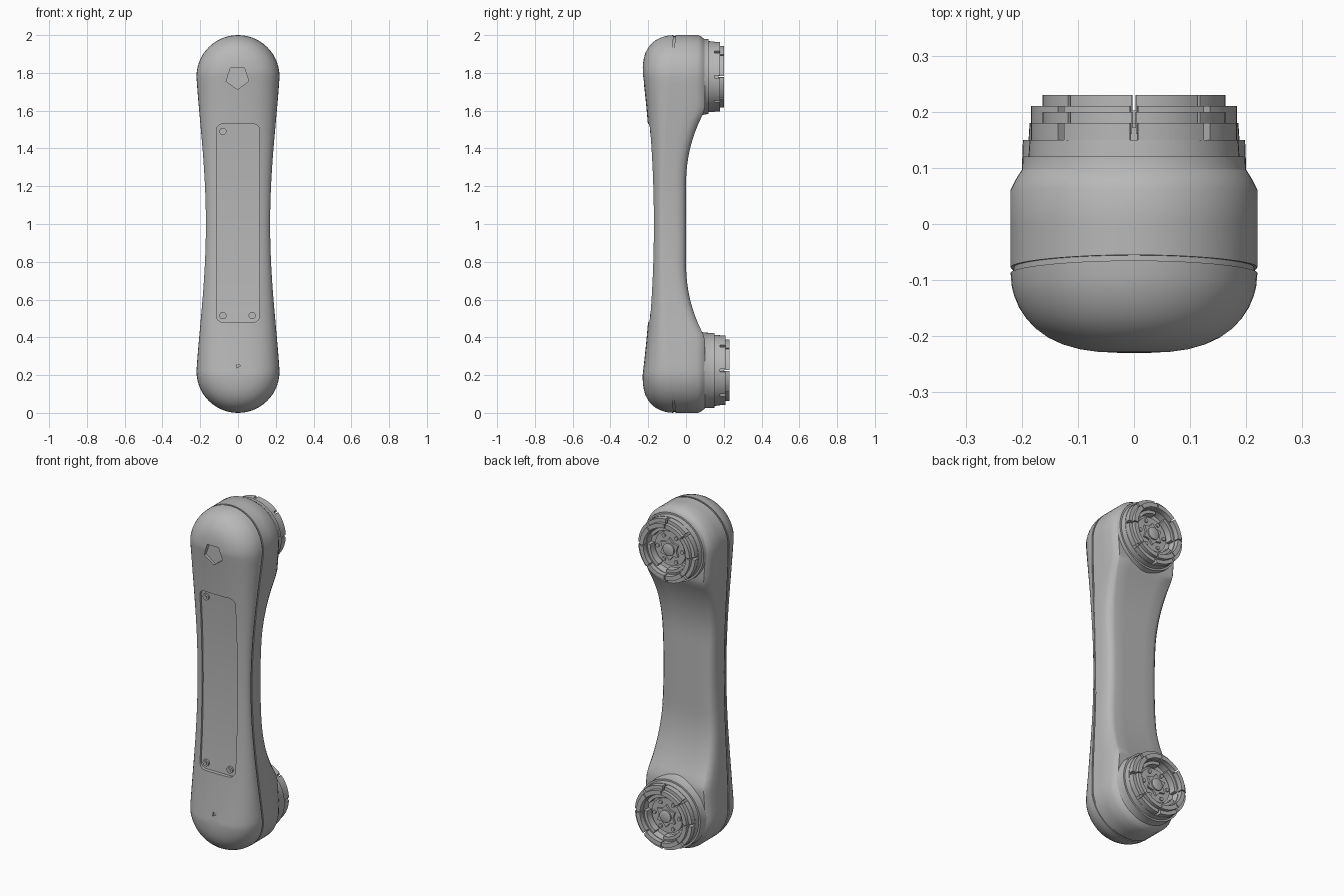
import bpy, bmesh
from math import sin, cos, pi, radians

cube = bpy.data.objects.get("Cube")
if cube:
    bpy.data.objects.remove(cube, do_unlink=True)

grey = bpy.data.materials.new("matte grey")
grey.use_nodes = True
grey.diffuse_color = (0.48, 0.48, 0.48, 1)
grey.node_tree.nodes["Principled BSDF"].inputs["Base Color"].default_value = (0.48, 0.48, 0.48, 1)

LOW, HIGH, R = 0.22, 1.78, 0.22


def finish(name, bm, angle=32):
    bmesh.ops.remove_doubles(bm, verts=bm.verts, dist=0.0002)
    bmesh.ops.recalc_face_normals(bm, faces=bm.faces)
    mesh = bpy.data.meshes.new(name)
    bm.to_mesh(mesh)
    bm.free()
    mesh.materials.append(grey)
    ob = bpy.data.objects.new(name, mesh)
    bpy.context.collection.objects.link(ob)
    smooth(ob, angle)
    return ob


def smooth(ob, angle=32):
    bpy.ops.object.select_all(action='DESELECT')
    ob.select_set(True)
    bpy.context.view_layer.objects.active = ob
    bpy.ops.object.shade_smooth_by_angle(angle=radians(angle))


def loft(name, rings, capped=False):
    """Bridge closed rings of equal length; optionally cap both ends."""
    bm = bmesh.new()
    rows = [[bm.verts.new(p) for p in ring] for ring in rings]
    n = len(rows[0])
    for a, b in zip(rows, rows[1:]):
        for i in range(n):
            j = (i + 1) % n
            bm.faces.new((a[i], a[j], b[j], b[i]))
    if capped:
        bm.faces.new(rows[0])
        bm.faces.new(rows[-1])
    return bm


def prism(name, pts, y0, y1):
    return finish(name, loft(name, [[(x, y, z) for x, z in pts] for y in (y0, y1)], True))


def circle(x, z, r, n, turn=0):
    return [(x + r * cos(turn + 2 * pi * i / n), z + r * sin(turn + 2 * pi * i / n)) for i in range(n)]


def lathe(name, profile, z, dy, n=64):
    """Turn an (r, y) profile about an axis along y."""
    return finish(name, loft(name, [[(x, y + dy, zz) for x, zz in circle(0, z, r, n)] for r, y in profile]))


def crown(name, r0, r1, y0, y1, z, count, gap, turn=0):
    """Ring of separate curved blocks."""
    bm = bmesh.new()
    steps = 8
    for k in range(count):
        a0, a1 = (turn + 2 * pi * (k + s) / count for s in (gap, 1 - gap))
        rows = []
        for i in range(steps + 1):
            a = a0 + (a1 - a0) * i / steps
            rows.append([bm.verts.new((r * cos(a), y, z + r * sin(a)))
                         for r, y in ((r0, y0), (r1, y0), (r1, y1), (r0, y1))])
        for p, q in zip(rows, rows[1:]):
            for i in range(4):
                j = (i + 1) % 4
                bm.faces.new((p[i], p[j], q[j], q[i]))
        bm.faces.new(rows[0])
        bm.faces.new(rows[-1])
    return finish(name, bm)


# Shape curves of the link along its height
def half_width(z):
    u = abs(z - 1) / 0.78
    return 0.17 + 0.05 * u * u * (1.5 - 0.5 * u * u)


def front(z):
    return -0.18 - 0.05 * min(1, abs(z - 1) / 0.8) ** 2


def seam(z):
    return -0.117 + 0.057 * (z - 1) ** 2


def back(z):
    d = abs(z - 1)
    return 0.1 * min(1, max(0, (d - 0.2) / 0.4)) ** 2.2


# Outline: two side curves and two round ends
heights = [LOW + (HIGH - LOW) * i / 48 for i in range(49)]
ends = [pi * i / 28 for i in range(1, 28)]
outline = [(half_width(z), z) for z in heights]
outline += [(R * cos(a), HIGH + R * sin(a)) for a in ends]
outline += [(-half_width(z), z) for z in reversed(heights)]
outline += [(-R * cos(a), LOW - R * sin(a)) for a in ends]


def ring(f, depth):
    pts = []
    for x, z in outline:
        core = min(HIGH, max(LOW, z))
        zz = core + f * (z - core)
        pts.append((f * x, depth(zz), zz))
    return pts


def front_ring(f):
    t = (1 - f ** 3) ** 0.5
    return ring(f, lambda z: seam(z) - 0.005 + t * (front(z) - seam(z) + 0.005))


def back_ring(f_mid, f_end, t_mid, t_end):
    pts = []
    for x, z in outline:
        e = back(z) / 0.1
        f = f_mid + (f_end - f_mid) * e
        t = t_mid + (t_end - t_mid) * e
        core = min(HIGH, max(LOW, z))
        zz = core + f * (z - core)
        y0 = seam(zz) + 0.005
        pts.append((f * x, y0 + t * (back(zz) - y0), zz))
    return pts


# Link body: front shell, seam groove, back shell
fractions = [0, 0.15, 0.3, 0.45, 0.58, 0.7, 0.8, 0.87, 0.93, 0.97, 0.99, 1]
rings = [front_ring(f) for f in fractions]
rings += [ring(0.975, lambda z: seam(z) - 0.005), ring(0.975, lambda z: seam(z) + 0.005)]
for spec in ((1, 1, 0, 0), (1, 1, 0.4, 0.4), (0.985, 1, 0.62, 0.78), (0.94, 0.96, 0.82, 0.88),
             (0.86, 0.91, 0.95, 0.98), (0.74, 0.89, 1, 1), (0.4, 0.5, 1, 1), (0, 0, 1, 1)):
    rings.append(back_ring(*spec))
body = finish("link_body", loft("link_body", rings))


def cut(cutter):
    cutter.hide_render = True
    mod = body.modifiers.new("cut", 'BOOLEAN')
    mod.operation, mod.solver, mod.object = 'DIFFERENCE', 'EXACT', cutter
    bpy.ops.object.select_all(action='DESELECT')
    body.select_set(True)
    bpy.context.view_layer.objects.active = body
    bpy.ops.object.modifier_apply(modifier=mod.name)
    bpy.data.objects.remove(cutter, do_unlink=True)


# Rounded access recess following the curved front
corner, px, pz0, pz1 = 0.035, 0.115, 0.48, 1.53
side = [pz0 + corner + (pz1 - pz0 - 2 * corner) * i / 20 for i in range(1, 20)]
panel = [(px, z) for z in side]
for sx, cz, start in ((1, pz1 - corner, 0), (-1, pz1 - corner, 1)):
    panel += [(sx * (px - corner) + corner * cos(pi / 2 * (start + i / 6)),
               cz + corner * sin(pi / 2 * (start + i / 6))) for i in range(7)]
panel += [(-px, z) for z in reversed(side)]
for sx, start in ((-1, 2), (1, 3)):
    panel += [(sx * (px - corner) + corner * cos(pi / 2 * (start + i / 6)),
               pz0 + corner + corner * sin(pi / 2 * (start + i / 6))) for i in range(7)]
columns = [[(x * s, front(z) + y, z) for x, z in panel] for s, y in ((1, -0.1), (1, 0.022))]
bm = loft("recess", columns)
half = len(panel) // 2
bm.verts.ensure_lookup_table()
for base in (0, len(panel)):
    v = [bm.verts[base + i] for i in range(len(panel))]
    # Pair opposite sides into strips so the floor bends cleanly
    n_side = len(side)
    left = n_side + 14
    for i in range(n_side - 1):
        bm.faces.new((v[i], v[i + 1], v[left + n_side - 2 - i], v[left + n_side - 1 - i]))
    bm.faces.new(v[n_side - 1:left + 1])
    bm.faces.new(v[left + n_side - 1:] + [v[0]])
cut(finish("recess_cutter", bm))

# Pentagonal socket and small pin hole
cut(prism("socket_cutter", circle(-0.003, 1.775, 0.063, 5, -pi / 2), -0.3, -0.205))
cut(prism("pin_cutter", circle(0, 0.25, 0.014, 3), -0.3, -0.215))
smooth(body)

# Screws in the corners of the recess
for name, x, z in (("upper", -0.08, 1.49), ("lower_right", -0.08, 0.515), ("lower_left", 0.075, 0.515)):
    y = front(z) + 0.024
    prism("screw_" + name, circle(x, z, 0.019, 20), y, y - 0.012)
    prism("screw_slot_" + name, circle(x, z, 0.009, 6), y, y - 0.016)

# Couplings at both ends of the back
for name, z, dy in (("upper", HIGH, 0), ("lower", 0.225, 0.03)):
    lathe(name + "_collar", [(0.15, 0.05), (0.215, 0.065), (0.2, 0.095), (0.198, 0.12 + dy),
                             (0.188, 0.12 + dy), (0.186, 0.15 + dy), (0.16, 0.15 + dy),
                             (0.16, 0.172 + dy), (0.135, 0.172 + dy), (0.13, 0.135 + dy),
                             (0.1, 0.13 + dy), (0.1, 0.145 + dy), (0, 0.145 + dy)], z, 0)
    crown(name + "_outer_teeth", 0.162, 0.184, 0.14 + dy, 0.18 + dy, z, 8, 0.05)
    crown(name + "_inner_teeth", 0.138, 0.163, 0.16 + dy, 0.2 + dy, z, 8, 0.025)
    crown(name + "_latches", 0.112, 0.13, 0.12 + dy, 0.172 + dy, z, 4, 0.16, 0.3)
    star = [p for i in range(12)
            for p in [circle(0, z, 0.066 if i % 2 else 0.045, 12)[i]]]
    prism(name + "_hub_star", star, 0.135 + dy, 0.157 + dy)
    lathe(name + "_hub_cap", [(0.036, 0.14), (0.036, 0.165), (0.03, 0.168), (0, 0.168)], z, dy, 32)
    for i, (x, zz) in enumerate(circle(0, z, 0.08, 6, pi / 6 + pi / 6)):
        prism(f"{name}_hub_bolt_{i + 1}", circle(x, zz, 0.011, 12), 0.14 + dy, 0.153 + dy)
